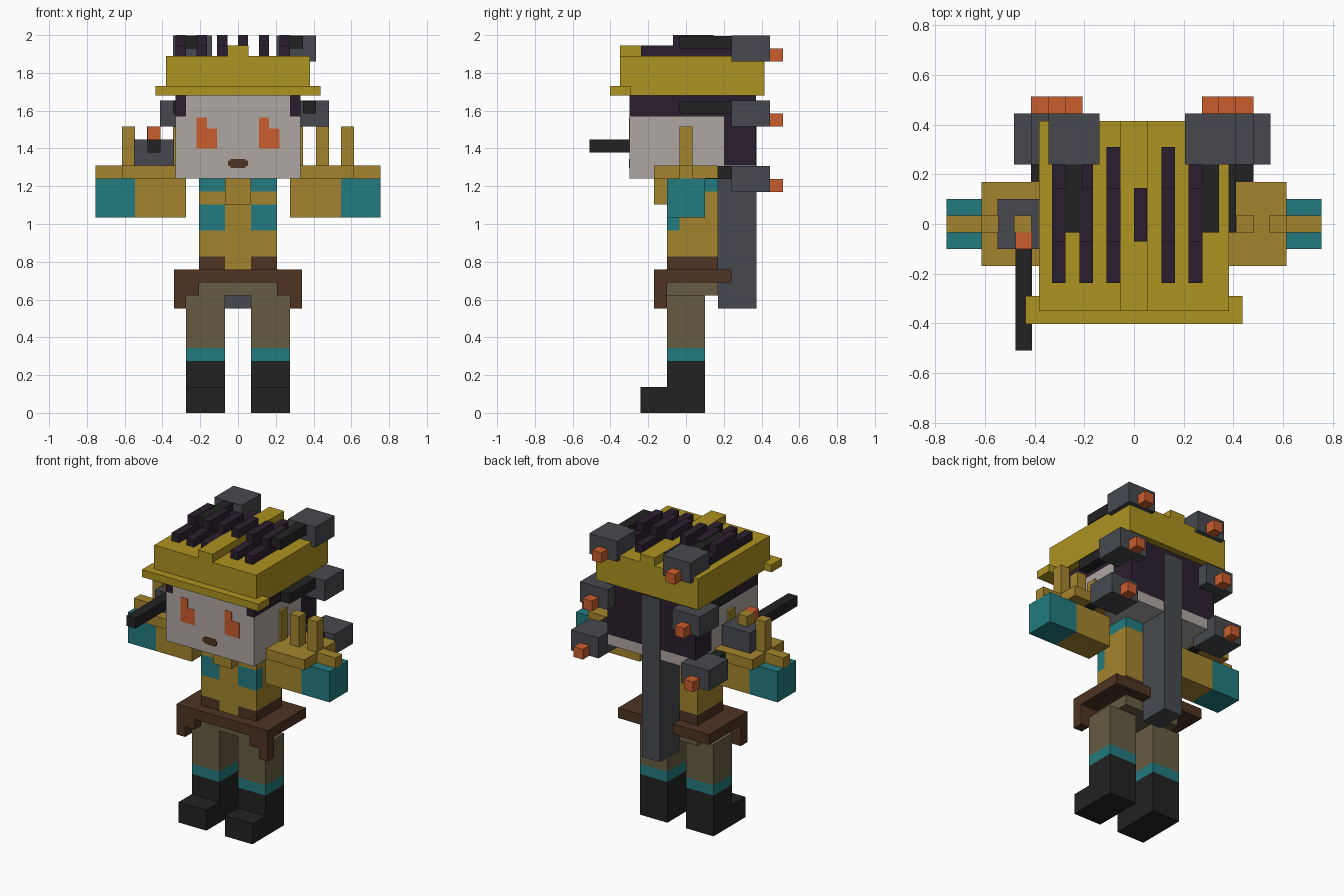
import bpy, bmesh
from mathutils import Vector

if "Cube" in bpy.data.objects:
    bpy.data.objects.remove(bpy.data.objects["Cube"])


def lin(c):
    c /= 255
    return c / 12.92 if c <= 0.04045 else ((c + 0.055) / 1.055) ** 2.4


def material(name, r, g, b):
    m = bpy.data.materials.new(name)
    m.diffuse_color = (lin(r), lin(g), lin(b), 1)
    m.use_nodes = True
    m.node_tree.nodes["Principled BSDF"].inputs["Base Color"].default_value = m.diffuse_color
    return m


YELLOW = material("helmet yellow", 174, 147, 33)
GOLD = material("jacket gold", 164, 132, 46)
TEAL = material("teal", 35, 123, 128)
BROWN = material("leather brown", 78, 51, 34)
OLIVE = material("trouser olive", 102, 92, 66)
BLACK = material("boot black", 34, 34, 34)
STEEL = material("steel grey", 70, 73, 78)
HAIR = material("dark hair", 43, 31, 46)
SKIN = material("pale skin", 175, 167, 164)
ORANGE = material("glow orange", 202, 93, 45)


def part(name, mat, *boxes, mirror=False):
    """One object from boxes (x0, x1, y0, y1, z0, z1), optionally mirrored in x."""
    boxes = list(boxes)
    if mirror:
        boxes += [(-b[1], -b[0], *b[2:]) for b in boxes]
    bm = bmesh.new()
    for x0, x1, y0, y1, z0, z1 in boxes:
        size = Vector((x1 - x0, y1 - y0, z1 - z0))
        mid = Vector((x0 + x1, y0 + y1, z0 + z1)) / 2
        cube = bmesh.ops.create_cube(bm, size=1)
        for v in cube["verts"]:
            v.co = Vector(a * s for a, s in zip(v.co, size)) + mid
    mesh = bpy.data.meshes.new(name)
    bm.to_mesh(mesh)
    bm.free()
    mesh.materials.append(mat)
    ob = bpy.data.objects.new(name, mesh)
    bpy.context.collection.objects.link(ob)
    return ob


U = 2 / 29  # one block unit

# Legs and boots
part("boots", BLACK, (U, 4*U, -.1, .1, 0, 4*U), (U, 4*U, -.24, -.1, 0, 2*U), mirror=True)
part("sock_bands", TEAL, (U, 4*U, -.1, .1, 4*U, 5*U), mirror=True)
part("trouser_legs", OLIVE, (U, 4*U, -.1, .1, 5*U, 9*U), mirror=True)
part("trouser_hips", OLIVE, (-3*U, 3*U, -.1, .17, 9*U, 10*U))

# Belt with stepped front flaps
part("belt", BROWN, (-.34, .34, -.17, .24, 10*U, 11*U))
part("belt_flaps", BROWN, (3*U, .34, -.17, -.1, 9*U, 10*U),
     (4*U, .34, -.17, -.1, 8*U, 9*U), mirror=True)

# Torso: gold centre column, coloured outer rows
part("jacket_centre", GOLD, (-U, U, -.1, .17, 11*U, 18*U))
part("jacket_sides", GOLD, (U, 3*U, -.1, .17, 12*U, 14*U),
     (U, 3*U, -.035, .17, 14*U, 16*U), (U, 3*U, -.1, .17, 16*U, 17*U), mirror=True)
part("jacket_hem", BROWN, (U, 3*U, -.1, .17, 11*U, 12*U), mirror=True)
part("jacket_patches", TEAL, (U, 3*U, -.1, -.035, 14*U, 16*U),
     (U, 3*U, -.1, .17, 17*U, 18*U), mirror=True)
part("collar", GOLD, (-U, U, -.17, -.1, 16*U, 18*U))

# Arms, shoulder plates and spikes
part("sleeves", GOLD, (4*U, .545, -.1, .1, 15*U, 18*U), mirror=True)
part("gloves", TEAL, (.545, .755, -.1, .1, 15*U, 18*U), mirror=True)
part("shoulder_plates", GOLD, (4*U, .615, -.17, .17, 18*U, 19*U), mirror=True)
part("arm_strips", GOLD, (.615, .755, -.035, .035, 18*U, 19*U), mirror=True)
part("shoulder_spikes", GOLD,
     *[(x, x + U, -.035, .035, 19*U, 22*U) for x in (4*U, 6*U, .545)], mirror=True)

# Shoulder gun
part("gun_body", STEEL, (-.55, -.34, -.1, .1, 19*U, 21*U))
part("gun_barrel", BLACK, (-.478, -.41, -.51, -.1, 20*U, 21*U))
part("gun_sight", ORANGE, (-.478, -.41, -.1, -.035, 21*U, 22*U))

# Head and hair
part("head", SKIN, (-.33, .33, -.3, .2, 1.24, 1.57), (-.275, .275, -.3, .2, 1.57, 1.68),
     (-.33, .33, .2, .37, 1.24, 1.31))
part("hair_sides", HAIR, (.275, .33, -.3, .2, 1.57, 1.68), mirror=True)
part("hair_back", HAIR, (-.33, .33, .2, .37, 1.31, 1.68))

# Face plates
F = (-.303, -.299)
part("eyes", ORANGE, *[b for x in (-.22, .11) for b in (
    (x, x + .055, *F, 1.40, 1.565), (x + .055, x + .11, *F, 1.40, 1.505))])
part("mouth", BROWN, (-.053, .053, *F, 1.308, 1.335), (-.04, .04, *F, 1.297, 1.345))

# Helmet with brim, ridge and hair tufts through the top
part("helmet", YELLOW, (-.382, .382, -.35, .415, 1.68, 1.89))
part("helmet_brim", YELLOW, (-.437, .437, -.403, -.29, 1.68, 1.73))
part("helmet_ridge", YELLOW, (-.055, .055, -.35, .415, 1.89, 1.945))
for i, (x, back) in enumerate([(-.33, .24), (-.22, .24), (-.11, .31), (.11, .31), (.22, .24)]):
    part(f"hair_tuft_{i + 1}", HAIR, (x, x + .055, -.237, back, 1.89, 1.945),
         (x, x + .055, -.07, .145, 1.945, 2))
part("hair_tuft_middle", HAIR, (0, .053, -.07, .145, 1.945, 2))

# Back post carrying six thrusters
part("back_post", STEEL, (-U, U, .17, .374, 8*U, 1.65))
for level, (z, shift) in enumerate([(1.17, 2), (1.515, 1), (1.86, 0)]):
    for side, x in (("right", .205 + shift*U), ("left", -.345 - shift*U)):
        tag = f"{side}_{level + 1}"
        part("thruster_" + tag, STEEL, (x, x + 3*U, .24, .445, z, z + 2*U))
        part("thruster_glow_" + tag, ORANGE, (x + U, x + 2*U, .445, .514, z, z + U))
        part("thruster_rod_" + tag, BLACK, (x + U, x + 2*U, -.035, .24, z + U, z + 2*U - .002))
